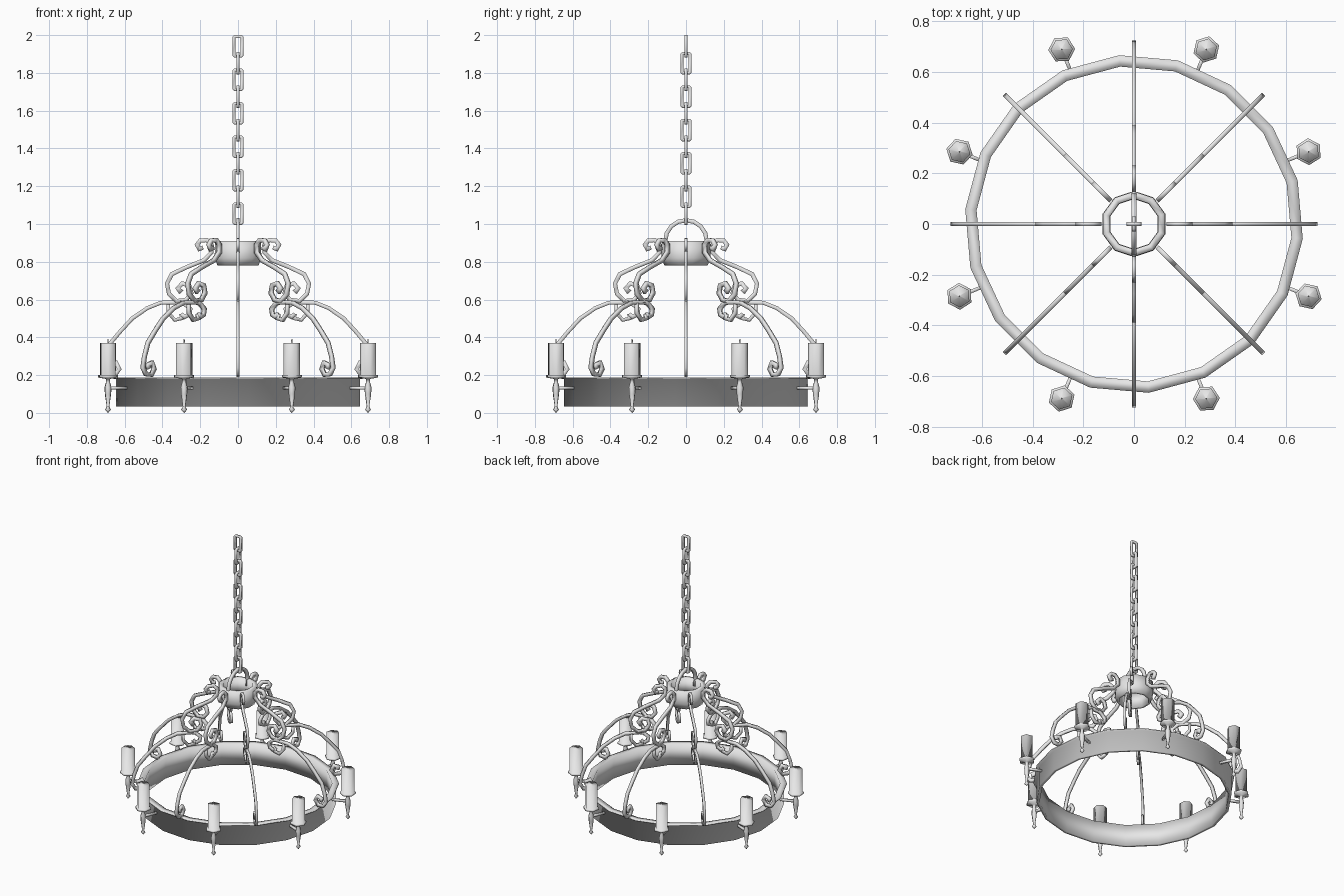
import bpy, bmesh
from math import cos, sin, pi, radians
from mathutils import Vector, Matrix

cube = bpy.data.objects.get("Cube")
if cube:
    bpy.data.objects.remove(cube)

# One plain colour for everything
iron = bpy.data.materials.new("pale_grey")
iron.use_nodes = True
iron.diffuse_color = (0.8, 0.8, 0.8, 1)
iron.node_tree.nodes["Principled BSDF"].inputs["Base Color"].default_value = (0.8, 0.8, 0.8, 1)


def finish(bm, name):
    """Turn the shape into a mesh that is smooth all over."""
    bmesh.ops.recalc_face_normals(bm, faces=bm.faces)
    mesh = bpy.data.meshes.new(name)
    bm.to_mesh(mesh)
    bm.free()
    mesh.materials.append(iron)
    mesh.shade_smooth()
    return mesh


def skin(bm, rows, closed):
    """Join matching vertex loops with quads, capping open ends."""
    n = len(rows[0])
    for i in range(len(rows) if closed else len(rows) - 1):
        a, b = rows[i], rows[(i + 1) % len(rows)]
        for j in range(n):
            k = (j + 1) % n
            bm.faces.new((a[j], a[k], b[k], b[j]))
    if not closed:
        bm.faces.new(rows[0])
        bm.faces.new(rows[-1])


def lathe(name, profile, sides, offset=0.0, closed=False):
    bm = bmesh.new()
    turns = [radians(offset) + 2 * pi * i / sides for i in range(sides)]
    rows = [[bm.verts.new((r * cos(t), r * sin(t), z)) for t in turns] for r, z in profile]
    skin(bm, rows, closed)
    return finish(bm, name)


def bar(name, path, width, thick, closed=False):
    """Sweep a rectangular bar along a path in the XZ plane."""
    bm = bmesh.new()
    pts = [Vector((x, 0, z)) for x, z in path]
    n = len(pts)
    rows = []
    for i, p in enumerate(pts):
        before = pts[i - 1] if closed or i > 0 else p
        after = pts[(i + 1) % n] if closed or i < n - 1 else p
        d_in, d_out = (p - before).normalized(), (after - p).normalized()
        tangent = (d_in + d_out).normalized()
        mitre = max(0.75, tangent.dot(d_out))
        side = Vector((-tangent.z, 0, tangent.x)) * thick / 2 / mitre
        across = Vector((0, width / 2, 0))
        rows.append([bm.verts.new(p + o) for o in
                     (side + across, side - across, -side - across, -side + across)])
    skin(bm, rows, closed)
    return finish(bm, name)


def place(name, mesh, location=(0, 0, 0), turn=0.0):
    ob = bpy.data.objects.new(name, mesh)
    ob.matrix_world = Matrix.Rotation(radians(turn), 4, 'Z') @ Matrix.Translation(location)
    bpy.context.scene.collection.objects.link(ob)


# Large hoop with an overhanging top lip
place("hoop", lathe("hoop", [(0.648, 0.033), (0.648, 0.18), (0.668, 0.181), (0.668, 0.188),
                             (0.623, 0.188), (0.628, 0.033)], 18, 15, True))

# Open collar at the hub
place("hub_collar", lathe("hub_collar", [(0.114, 0.78), (0.13, 0.82), (0.128, 0.91),
                                         (0.1, 0.91), (0.098, 0.78)], 10, 18, True))

# Hanging arch over the hub
arch = [(0.108, 0.86)] + [(0.11 * cos(t), 0.91 + 0.11 * sin(t))
                          for t in (pi * i / 8 for i in range(9))] + [(-0.108, 0.86)]
place("hanging_arch", bar("hanging_arch", arch, 0.018, 0.022), turn=90)

# Chain of rectangular links with clipped corners, alternately turned
w, h, c = 0.022, 0.052, 0.005
corners = [(w, h - c), (w - c, h), (c - w, h), (-w, h - c),
           (-w, c - h), (c - w, -h), (w - c, -h), (w, c - h)]
link = bar("chain_link", corners, 0.014, 0.015, True)
for i in range(11):
    place(f"chain_link_{i + 1}", link, (0, 0, 1.055 + i * 0.0885), 90 * (i % 2))

# Scrolled arms: upper bow, lower sweep and small curl, repeated around the hub
upper = [(0.185, 0.875), (0.205, 0.868), (0.217, 0.89), (0.2, 0.912), (0.165, 0.915),
         (0.14, 0.89), (0.14, 0.85), (0.18, 0.808), (0.27, 0.772), (0.35, 0.735),
         (0.376, 0.685), (0.365, 0.63), (0.325, 0.592), (0.275, 0.598), (0.247, 0.635),
         (0.258, 0.675), (0.295, 0.685), (0.318, 0.66), (0.3, 0.638)]
lower = [(0.3, 0.525), (0.283, 0.508), (0.258, 0.52), (0.252, 0.55), (0.285, 0.578),
         (0.31, 0.585), (0.41, 0.583), (0.48, 0.555), (0.56, 0.5), (0.62, 0.435),
         (0.675, 0.37), (0.7, 0.3), (0.712, 0.24), (0.69, 0.205), (0.65, 0.202),
         (0.628, 0.232), (0.645, 0.265), (0.675, 0.255), (0.668, 0.235)]
curl = [(0.37, 0.582), (0.368, 0.53), (0.335, 0.492), (0.298, 0.5), (0.3, 0.525)]
arm_parts = [bar("upper_arm", upper, 0.017, 0.022), bar("lower_arm", lower, 0.017, 0.021),
             bar("arm_curl", curl, 0.017, 0.018)]

# Candle turned in one piece: spindle, drip dish, candle and wick
candle = lathe("candle", [(0.001, 0), (0.016, 0.017), (0.007, 0.032), (0.017, 0.1),
                          (0.019, 0.135), (0.012, 0.16), (0.012, 0.18), (0.053, 0.187),
                          (0.053, 0.2), (0.044, 0.2), (0.044, 0.37), (0.004, 0.371),
                          (0.003, 0.39)], 6, 10)
bracket = bar("candle_bracket", [(0.635, 0.132), (0.745, 0.132)], 0.014, 0.014)

for i in range(8):
    for mesh in arm_parts:
        place(f"{mesh.name}_{i + 1}", mesh, turn=45 * i)
    place(f"candle_{i + 1}", candle, (0.745, 0, 0), 45 * i + 22.5)
    place(f"candle_bracket_{i + 1}", bracket, turn=45 * i + 22.5)
